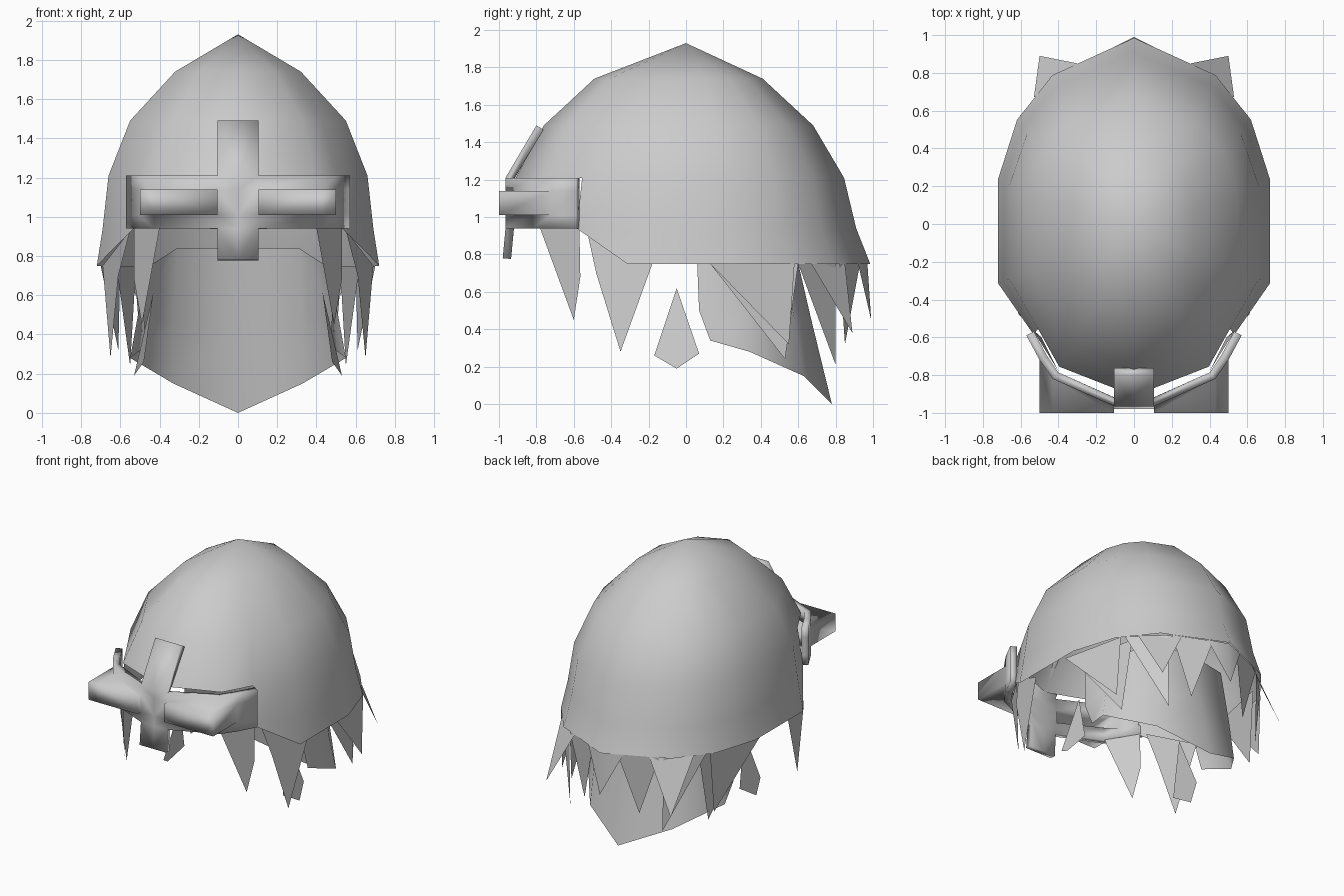
import bpy

cube = bpy.data.objects.get("Cube")
if cube:
    bpy.data.objects.remove(cube, do_unlink=True)

GREY = (0.6, 0.6, 0.6, 1)
grey = bpy.data.materials.new("plain grey")
grey.use_nodes = True
grey.diffuse_color = GREY
grey.node_tree.nodes["Principled BSDF"].inputs["Base Color"].default_value = GREY


def build(name, faces, thickness=0):
    """Make a mirrored object from +x faces, each a list of corner points."""
    verts, index, polys = [], {}, []
    for face in faces:
        for p in face:
            if p not in index:
                index[p] = len(verts)
                verts.append(p)
        poly = list(dict.fromkeys(index[p] for p in face))
        if len(poly) > 2:
            polys.append(poly)
    mesh = bpy.data.meshes.new(name)
    mesh.from_pydata(verts, [], polys)
    mesh.materials.append(grey)
    mesh.shade_smooth()
    obj = bpy.data.objects.new(name, mesh)
    bpy.context.collection.objects.link(obj)
    mirror = obj.modifiers.new("mirror", 'MIRROR')
    mirror.merge_threshold = 0.002
    if thickness:
        solid = obj.modifiers.new("thickness", 'SOLIDIFY')
        solid.thickness = thickness
        solid.offset = -1
    return obj


# Helmet dome: one half outline, scaled for every level
outline = [(0, 1), (.6, .8), (.86, .56), (1, .24), (1, -.32),
           (.77, -.61), (.6, -.83), (0, -1)]
levels = [(.75, .72, .985, .98), (.94, .69, .91, .96), (1.21, .66, .845, .91),
          (1.49, .55, .68, .76), (1.74, .32, .41, .49), (1.93, 0, 0, 0)]
rings = [[(x * w, y * (back if y > 0 else front), z) for x, y in outline]
         for z, w, back, front in levels]
faces = []
for k in range(len(rings) - 1):
    last = {0: 4, 1: 5}.get(k, len(outline) - 1)   # open face below the brow
    low, high = rings[k], rings[k + 1]
    for i in range(last):
        faces.append([low[i + 1], low[i], high[i], high[i + 1]])
faces.append([rings[0][4], rings[1][4], rings[1][5]])
build("helmet_dome", faces)

# Visor: brow band, nose guard and two projecting eye boxes
path = [(0, -.965), (.105, -.965), (.43, -.82), (.5, -.72), (.57, -.59)]
rows = [.94, 1.01, 1.14, 1.21]
faces = []
for c in range(4):
    (xa, ya), (xb, yb) = path[c:c + 2]
    for r in range(3):
        z0, z1 = rows[r:r + 2]
        if r == 1 and c in (1, 2):
            # eye box front, top and bottom
            faces += [[(xa, -1, z0), (xb, -1, z0), (xb, -1, z1), (xa, -1, z1)],
                      [(xa, -1, z1), (xb, -1, z1), (xb, yb, z1), (xa, ya, z1)],
                      [(xa, ya, z0), (xb, yb, z0), (xb, -1, z0), (xa, -1, z0)]]
        else:
            faces.append([(xa, ya, z0), (xb, yb, z0), (xb, yb, z1), (xa, ya, z1)])
z0, z1 = rows[1:3]
(xa, ya), (xb, yb) = path[1], path[3]
faces += [[(xb, -1, z0), (xb, yb, z0), (xb, yb, z1), (xb, -1, z1)],
          [(xa, ya, z0), (xa, -1, z0), (xa, -1, z1), (xa, ya, z1)]]
for (za, yl), (zb, yh) in [((.78, -.98), (.94, -.965)), ((1.21, -.965), (1.49, -.8))]:
    faces.append([(0, yl, za), (xa, yl, za), (xa, yh, zb), (0, yh, zb)])
build("visor", faces, 0.045)

# Long sheet of hair at the nape
top = [(0, .58, .84), (.31, .52, .84), (.45, .3, .75), (.47, .06, .75)]
middle = [(0, .67, .45), (.33, .58, .45), (.51, .32, .5), (.48, .07, .5)]
bottom = [(0, .78, 0), (.33, .63, .15), (.55, .34, .28), (.47, .13, .34)]
faces = []
for high, low in ((top, middle), (middle, bottom)):
    for i in range(3):
        faces.append([low[i + 1], low[i], high[i], high[i + 1]])
build("nape_hair", faces)

# Pointed locks hanging from the rim
locks = {
    "temple_lock": [(.53, -.57, .94), (.4, -.78, .94), (.49, -.6, .45), (.53, -.565, .68)],
    "cheek_lock": [(.69, -.18, .75), (.55, -.53, .93), (.61, -.48, .7), (.65, -.35, .28)],
    "ear_lock": [(.43, -.05, .62), (.48, -.17, .26), (.53, -.05, .19), (.48, .07, .27)],
    "side_lock": [(.6, .58, .75), (.7, .13, .75), (.61, .55, .32)],
    "inner_side_lock": [(.52, .6, .75), (.62, .13, .75), (.55, .53, .24)],
    "rear_side_lock": [(.38, .8, .75), (.58, .6, .75), (.37, .8, .21)],
    "corner_lock": [(.3, .85, .75), (.53, .67, .75), (.5, .89, .38)],
    "rear_lock": [(.1, .93, .75), (.36, .82, .75), (.22, .85, .32)],
    "centre_lock": [(0, .97, .75), (.14, .92, .75), (0, .99, .45)],
}
for name, points in locks.items():
    build(name, [points])
